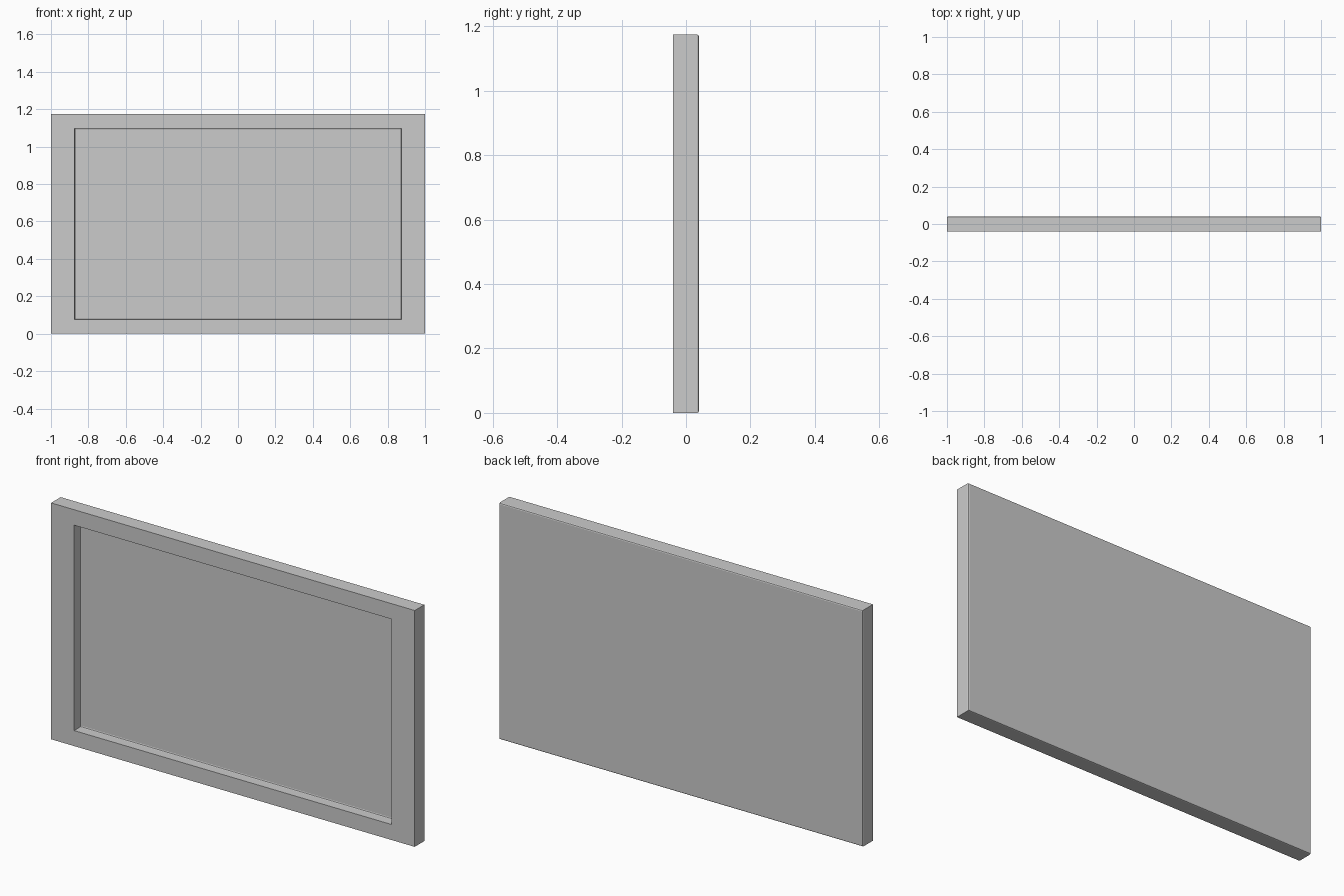
import bpy, bmesh

if "Cube" in bpy.data.objects:
    bpy.data.objects.remove(bpy.data.objects["Cube"])

H, T = 1.175, 0.04          # height, half thickness
MX, MZ = 0.127, 0.077       # rim widths at the sides and at top/bottom
FLOOR = 0.01                # y of the recess floor
R = 0.006                   # softened edge size

bm = bmesh.new()


def ring(mx, mz, y):
    """Rectangle inset from the outer outline by mx, mz at depth y."""
    pts = ((-1 + mx, mz), (1 - mx, mz), (1 - mx, H - mz), (-1 + mx, H - mz))
    return [bm.verts.new((x, y, z)) for x, z in pts]


# Nested rectangles: back, sides, front rim, recess walls, recess floor
rings = [
    ring(R, R, T),
    ring(R * 0.3, R * 0.3, T - R * 0.3),
    ring(0, 0, T - R),
    ring(0, 0, -T),
    ring(MX, MZ, -T),
    ring(MX, MZ, FLOOR - R),
    ring(MX + R * 0.3, MZ + R * 0.3, FLOOR - R * 0.3),
    ring(MX + R, MZ + R, FLOOR),
]
for a, b in zip(rings, rings[1:]):
    for i in range(4):
        j = (i + 1) % 4
        bm.faces.new((a[i], a[j], b[j], b[i]))
bm.faces.new(rings[0])
bm.faces.new(rings[-1])
bmesh.ops.recalc_face_normals(bm, faces=bm.faces)

# Framed panel
mesh = bpy.data.meshes.new("framed_panel")
bm.to_mesh(mesh)
bm.free()
panel = bpy.data.objects.new("framed_panel", mesh)
bpy.context.collection.objects.link(panel)
